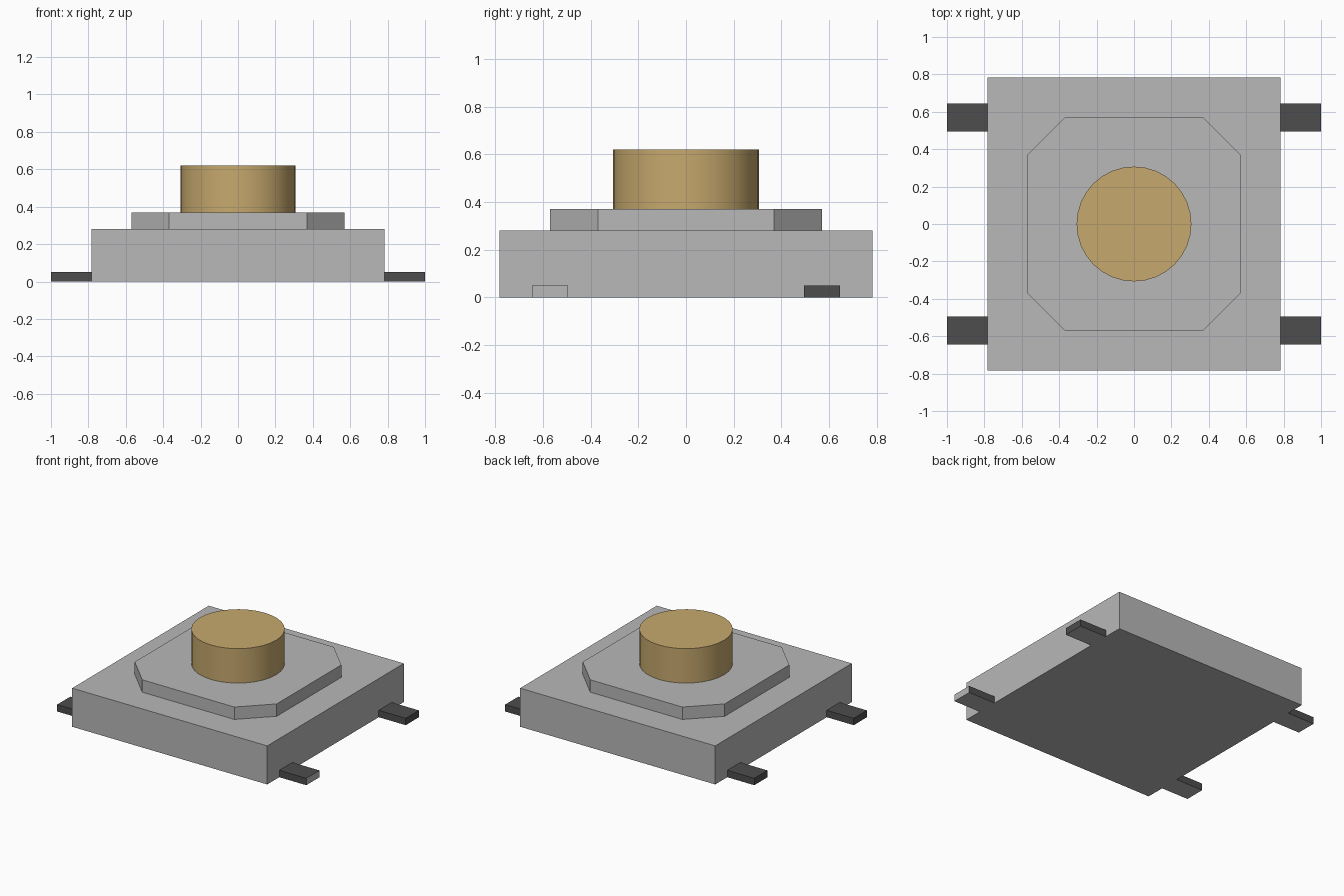
import bpy, bmesh, math

cube = bpy.data.objects.get("Cube")
if cube:
    bpy.data.objects.remove(cube, do_unlink=True)


def material(name, rgb):
    mat = bpy.data.materials.new(name)
    mat.use_nodes = True
    mat.diffuse_color = (*rgb, 1)
    mat.node_tree.nodes["Principled BSDF"].inputs["Base Color"].default_value = (*rgb, 1)
    return mat


grey = material("light grey", (0.48, 0.48, 0.48))
dark = material("dark grey", (0.075, 0.075, 0.075))
tan = material("tan", (0.57, 0.395, 0.155))


def prism(name, outline, bottom, top, *mats):
    """Extrude a counter-clockwise outline straight up."""
    bm = bmesh.new()
    base = bm.faces.new([bm.verts.new((x, y, bottom)) for x, y in outline])
    side = bmesh.ops.extrude_face_region(bm, geom=[base], use_keep_orig=True)
    for v in side["geom"]:
        if isinstance(v, bmesh.types.BMVert):
            v.co.z = top
    bmesh.ops.recalc_face_normals(bm, faces=bm.faces)
    mesh = bpy.data.meshes.new(name)
    bm.to_mesh(mesh)
    bm.free()
    for mat in mats:
        mesh.materials.append(mat)
    obj = bpy.data.objects.new(name, mesh)
    bpy.context.collection.objects.link(obj)
    return obj


def rectangle(x0, x1, y0, y1):
    return [(x0, y0), (x1, y0), (x1, y1), (x0, y1)]


# Square housing
HALF = 0.783
prism("housing", rectangle(-HALF, HALF, -HALF, HALF), 0, 0.28, grey)

# Cover plate with cut corners
a, b = 0.57, 0.37
prism("cover_plate", [(a, -b), (a, b), (b, a), (-b, a),
                      (-a, b), (-a, -b), (-b, -a), (b, -a)], 0.28, 0.37, grey)

# Round push button
SIDES, RADIUS = 32, 0.307
ring = [(RADIUS * math.cos(math.tau * i / SIDES), RADIUS * math.sin(math.tau * i / SIDES))
        for i in range(SIDES)]
button = prism("push_button", ring, 0.37, 0.62, tan)
bpy.context.view_layer.objects.active = button
button.select_set(True)
bpy.ops.object.shade_smooth_by_angle(angle=math.radians(30))

# Four terminals, with grey undersides and one grey tip
for x_name, sx in (("left", 1), ("right", -1)):
    for y_name, sy in (("front", -1), ("back", 1)):
        xs = sorted((sx * HALF, sx * 1.0))
        ys = sorted((sy * 0.495, sy * 0.645))
        pin = prism(f"{y_name}_{x_name}_terminal", rectangle(*xs, *ys), 0, 0.05, dark, grey)
        grey_tip = sx > 0 and sy < 0
        for face in pin.data.polygons:
            if face.normal.z < -0.5 or (grey_tip and face.normal.x > 0.5):
                face.material_index = 1
